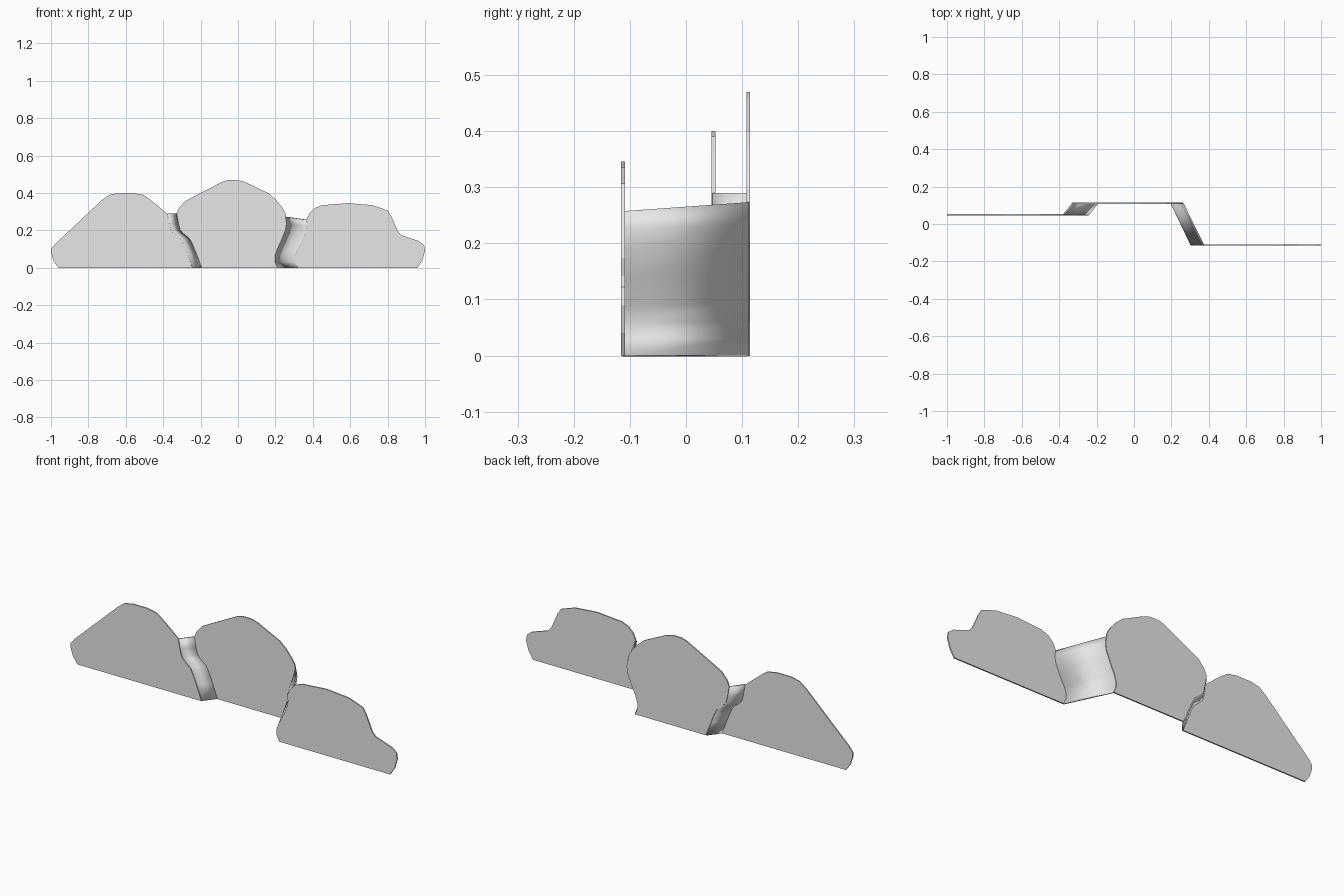
import bpy
import math

cube = bpy.data.objects.get("Cube")
if cube:
    bpy.data.objects.remove(cube, do_unlink=True)

THICK = 0.007
Y_RIGHT, Y_MIDDLE, Y_LEFT = 0.049, 0.111, -0.112

grey = bpy.data.materials.new("light grey")
grey.use_nodes = True
colour = (0.8, 0.8, 0.8, 1)
grey.diffuse_color = colour
grey.node_tree.nodes["Principled BSDF"].inputs["Base Color"].default_value = colour


def sheet(name, verts, faces, smooth=False):
    """Thin sheet with even thickness about its middle surface."""
    mesh = bpy.data.meshes.new(name)
    mesh.from_pydata(verts, [], faces)
    mesh.materials.append(grey)
    obj = bpy.data.objects.new(name, mesh)
    bpy.context.collection.objects.link(obj)
    solid = obj.modifiers.new("Thickness", 'SOLIDIFY')
    solid.thickness = THICK
    solid.offset = 0
    if smooth:
        bpy.ops.object.select_all(action='DESELECT')
        obj.select_set(True)
        bpy.context.view_layer.objects.active = obj
        bpy.ops.object.shade_smooth_by_angle(angle=math.radians(40))
    return obj


def panel(name, outline, y):
    sheet(name, [(x, y, z) for x, z in outline], [list(range(len(outline)))])


def strip(name, edge_a, y_a, edge_b, y_b):
    """Ruled surface joining the matching edges of two panels."""
    n = len(edge_a)
    verts = [(x, y_a, z) for x, z in edge_a] + [(x, y_b, z) for x, z in edge_b]
    faces = [(i, i + 1, n + i + 1, n + i) for i in range(n - 1)]
    sheet(name, verts, faces, smooth=True)


# Joint edges, listed from top to bottom
right_inner = [(-.377, .289), (-.367, .235), (-.358, .2), (-.34, .181), (-.308, .155),
               (-.292, .125), (-.272, .075), (-.243, 0)]
middle_right = [(x + .048, z) for x, z in right_inner]
middle_left = [(.256, .273), (.261, .235), (.255, .2), (.235, .15), (.21, .095),
               (.199, .06), (.2, .03), (.214, 0)]
left_inner = [(.366, .257), (.371, .225), (.364, .19), (.343, .14), (.316, .09),
              (.305, .06), (.306, .03), (.32, 0)]

# Upper silhouettes, running left to right in x
right_top = [(-.96, 0), (-.985, .035), (-1, .08), (-1, .1), (-.975, .13), (-.73, .36),
             (-.69, .39), (-.64, .4), (-.56, .4), (-.505, .39), (-.47, .365)]
middle_top = [(-.315, .32), (-.285, .355), (-.21, .395), (-.08, .462), (-.05, .47),
              (0, .47), (.04, .458), (.165, .398), (.2, .367), (.235, .325), (.252, .296)]
left_top = [(.383, .293), (.41, .32), (.45, .335), (.59, .346), (.72, .335), (.8, .307),
            (.82, .275), (.855, .195), (.875, .174), (.97, .142), (.995, .122),
            (1, .09), (.985, .04), (.96, 0)]

panel("right_panel", right_top + right_inner, Y_RIGHT)
panel("middle_panel", middle_right[::-1] + middle_top + middle_left, Y_MIDDLE)
panel("left_panel", left_inner[::-1] + left_top, Y_LEFT)
strip("right_connecting_strip", right_inner, Y_RIGHT, middle_right, Y_MIDDLE)
strip("left_connecting_strip", middle_left, Y_MIDDLE, left_inner, Y_LEFT)
